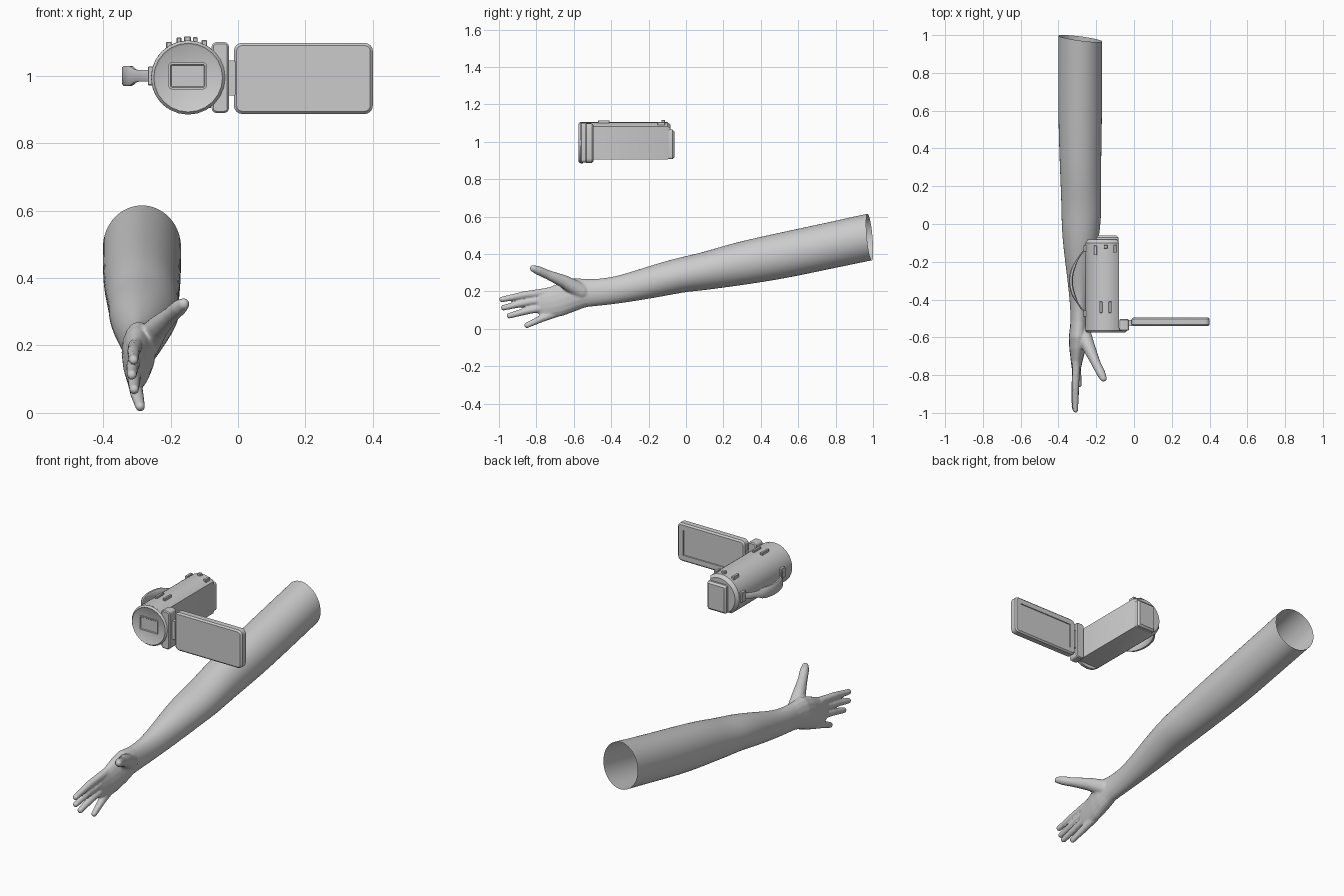
import bpy, bmesh, math
from mathutils import Vector

if "Cube" in bpy.data.objects:
    bpy.data.objects.remove(bpy.data.objects["Cube"])

grey = bpy.data.materials.new("matte_grey")
grey.diffuse_color = (0.6, 0.6, 0.6, 1)
grey.use_nodes = True
grey.node_tree.nodes["Principled BSDF"].inputs["Base Color"].default_value = grey.diffuse_color


def make(name, bm, angle=35):
    """Turn a bmesh into a named, shaded object."""
    bmesh.ops.recalc_face_normals(bm, faces=bm.faces)
    me = bpy.data.meshes.new(name)
    bm.to_mesh(me)
    bm.free()
    ob = bpy.data.objects.new(name, me)
    bpy.context.collection.objects.link(ob)
    me.materials.append(grey)
    bpy.ops.object.select_all(action='DESELECT')
    ob.select_set(True)
    bpy.context.view_layer.objects.active = ob
    bpy.ops.object.shade_smooth_by_angle(angle=math.radians(angle))
    return ob


def prism(name, pts, y0, y1, front=(), back=()):
    """Extrude an x/z outline along y; each cap gets (inset, depth) steps."""
    bm = bmesh.new()
    rings = [[bm.verts.new((x, y, z)) for x, z in pts] for y in (y0, y1)]
    n = len(pts)
    for i in range(n):
        j = (i + 1) % n
        bm.faces.new((rings[0][i], rings[0][j], rings[1][j], rings[1][i]))
    caps = [bm.faces.new(rings[0]), bm.faces.new(rings[1])]
    bmesh.ops.recalc_face_normals(bm, faces=bm.faces)
    for cap, steps in zip(caps, (front, back)):
        for thick, depth in steps:
            bmesh.ops.inset_region(bm, faces=[cap], thickness=thick, depth=depth)
    return make(name, bm)


def round_rect(x0, x1, z0, z1, r, seg=4):
    pts = []
    for cx, cz, a0 in ((x1 - r, z1 - r, 0), (x0 + r, z1 - r, 90),
                       (x0 + r, z0 + r, 180), (x1 - r, z0 + r, 270)):
        for k in range(seg + 1):
            a = math.radians(a0 + 90 * k / seg)
            pts.append((cx + r * math.cos(a), cz + r * math.sin(a)))
    return pts


def loft(bm, sections, cap=False, n=16, tilt=False):
    """Oval rings along y from (y, centre x, half width, top z, bottom z)."""
    rings = []
    for k, (y, cx, rx, zt, zb) in enumerate(sections):
        cz, rz, ring = (zt + zb) / 2, (zt - zb) / 2, []
        for i in range(n):
            a = 2 * math.pi * i / n
            dx, dz = 1.015 * rx * math.cos(a), 1.015 * rz * math.sin(a)
            slant = -0.13 * dx - 0.09 * dz if tilt and k == 0 else 0
            ring.append(bm.verts.new((cx + dx, y + slant, cz + dz)))
        rings.append(ring)
    for r, s in zip(rings, rings[1:]):
        for i in range(n):
            j = (i + 1) % n
            bm.faces.new((r[i], r[j], s[j], s[i]))
    if cap:
        bm.faces.new(rings[0])
        bm.faces.new(rings[-1])


# Arm: open tube from the upper arm to the wrist
bm = bmesh.new()
loft(bm, [(.982, -.285, .117, .617, .365), (.75, -.285, .117, .568, .315),
          (.5, -.285, .116, .515, .262), (.25, -.283, .108, .46, .226),
          (.1, -.278, .107, .412, .206), (0, -.28, .104, .39, .197),
          (-.1, -.283, .094, .365, .178), (-.2, -.285, .08, .335, .16),
          (-.35, -.288, .058, .286, .136), (-.45, -.29, .047, .267, .125),
          (-.53, -.291, .045, .266, .117)], tilt=True)
arm = make("arm", bm, 80)
arm.modifiers.new("smooth_form", 'SUBSURF').levels = 2
arm.modifiers[-1].render_levels = 2

# Hand: palm loft and tapering digits fused together
bm = bmesh.new()
loft(bm, [(-.47, -.29, .043, .262, .127), (-.54, -.292, .046, .267, .115),
          (-.6, -.295, .05, .27, .092), (-.66, -.299, .043, .252, .07),
          (-.72, -.303, .032, .226, .06), (-.76, -.305, .025, .215, .066),
          (-.79, -.307, .019, .205, .08)], cap=True)


def digit(points):
    """Row of overlapping balls through (x, y, z, radius) points."""
    for p, q in zip(points, points[1:]):
        for k in range(13):
            x, y, z, r = (a + (b - a) * k / 12 for a, b in zip(p, q))
            res = bmesh.ops.create_uvsphere(bm, u_segments=12, v_segments=8, radius=r)
            bmesh.ops.translate(bm, verts=res["verts"], vec=Vector((x, y, z)))


for base_y, base_z, tip_x, tip_y, tip_z in (
        (-.74, .198, -.31, -.984, .157), (-.75, .158, -.315, -.975, .113),
        (-.74, .118, -.308, -.945, .07), (-.69, .085, -.29, -.85, .019)):
    digit([(-.305, base_y, base_z, .022),
           ((tip_x - .31) / 2, (base_y + tip_y) / 2, (base_z + tip_z) / 2 + .004, .02),
           (tip_x, tip_y, tip_z, .0155)])
digit([(-.278, -.56, .2, .046), (-.24, -.65, .252, .035), (-.2, -.74, .29, .025),
       (-.175, -.79, .312, .024), (-.161, -.818, .323, .018)])
hand = make("hand", bm, 80)
rm = hand.modifiers.new("fuse", 'REMESH')
rm.mode, rm.voxel_size, rm.use_smooth_shade = 'VOXEL', .0055, True
sm = hand.modifiers.new("soften", 'SMOOTH')
sm.factor, sm.iterations = .5, 5

# Camera body: round top and left, flat right side and underside
CX, CZ, R = -.148, .995, .11
a0, a1 = math.acos(.068 / R), math.pi + math.asin(.09 / R)
body = [(CX + R * math.cos(a0 + (a1 - a0) * k / 20),
         CZ + R * math.sin(a0 + (a1 - a0) * k / 20)) for k in range(21)]
body.append((-.08, .905))
prism("camera_body", body, -.56, -.1, back=[(.014, .018)])

# Front ring with a recessed rectangular lens window
disc = [(CX + R * math.cos(2 * math.pi * k / 24),
         CZ + R * math.sin(2 * math.pi * k / 24)) for k in range(24)]
prism("front_ring", disc, -.565, -.55, front=[(.008, .009), (.006, -.004)])
prism("lens_window", round_rect(-.207, -.092, .96, 1.04, .012), -.575, -.56,
      front=[(.006, 0), (.003, -.004)])

# Battery on the rear
prism("battery", round_rect(-.2, -.083, .908, 1.065, .01), -.1, -.072,
      back=[(.01, .01)])

# Screen hinge, its pin and the folded-out screen
prism("hinge", round_rect(-.078, -.027, .89, 1.1, .014), -.56, -.508,
      front=[(.005, .005)], back=[(.005, .005)])
prism("hinge_pin", round_rect(-.03, -.008, .942, 1.045, .004), -.54, -.508)
prism("screen", round_rect(-.012, .4, .887, 1.098, .024), -.533, -.503,
      front=[(.008, .008)],
      back=[(.008, .008), (.028, 0), (.003, -.005)])


def block(name, x, y0, y1, w, z0, z1):
    bm = bmesh.new()
    bmesh.ops.create_cube(bm, size=1)
    bmesh.ops.scale(bm, verts=bm.verts, vec=Vector((w, y1 - y0, z1 - z0)))
    bmesh.ops.translate(bm, verts=bm.verts,
                        vec=Vector((x, (y0 + y1) / 2, (z0 + z1) / 2)))
    bmesh.ops.bevel(bm, geom=bm.edges[:], offset=.002, segments=1, affect='EDGES')
    make(name, bm)


# Buttons sitting on the curved top
for i, (x, y0, y1, w) in enumerate((
        (-.175, -.47, -.41, .014), (-.127, -.47, -.41, .014),
        (-.205, -.165, -.115, .016), (-.15, -.13, -.112, .02),
        (-.1, -.152, -.112, .016))):
    z = CZ + math.sqrt(R * R - (x - CX) ** 2)
    block(f"top_button_{i + 1}", x, y0, y1, w, z - .015, z + .012)

# Hand strap: a bowed band, wider at the pad, with two mounts
bm = bmesh.new()
rings = []
for k in range(21):
    t = k / 20
    s = math.sin(math.pi * t)
    x, y = -.252 - .082 * s ** .8, -.475 + .345 * t
    h = .017 + .013 * min(1, max(0, (s - .55) * 5))
    th = .005 + .005 * min(1, max(0, (s - .55) * 5))
    rings.append([bm.verts.new((x + dx * th, y, 1.0 + dz * h))
                  for dx, dz in ((-1, -.8), (-1, .8), (-.5, 1), (.5, 1),
                                 (1, .8), (1, -.8), (.5, -1), (-.5, -1))])
for r, s in zip(rings, rings[1:]):
    for i in range(8):
        j = (i + 1) % 8
        bm.faces.new((r[i], r[j], s[j], s[i]))
bm.faces.new(rings[0])
bm.faces.new(rings[-1])
make("hand_strap", bm, 40)
for label, y in (("front", -.475), ("rear", -.13)):
    block(f"strap_mount_{label}", -.255, y - .018, y + .018, .024, .972, 1.028)
